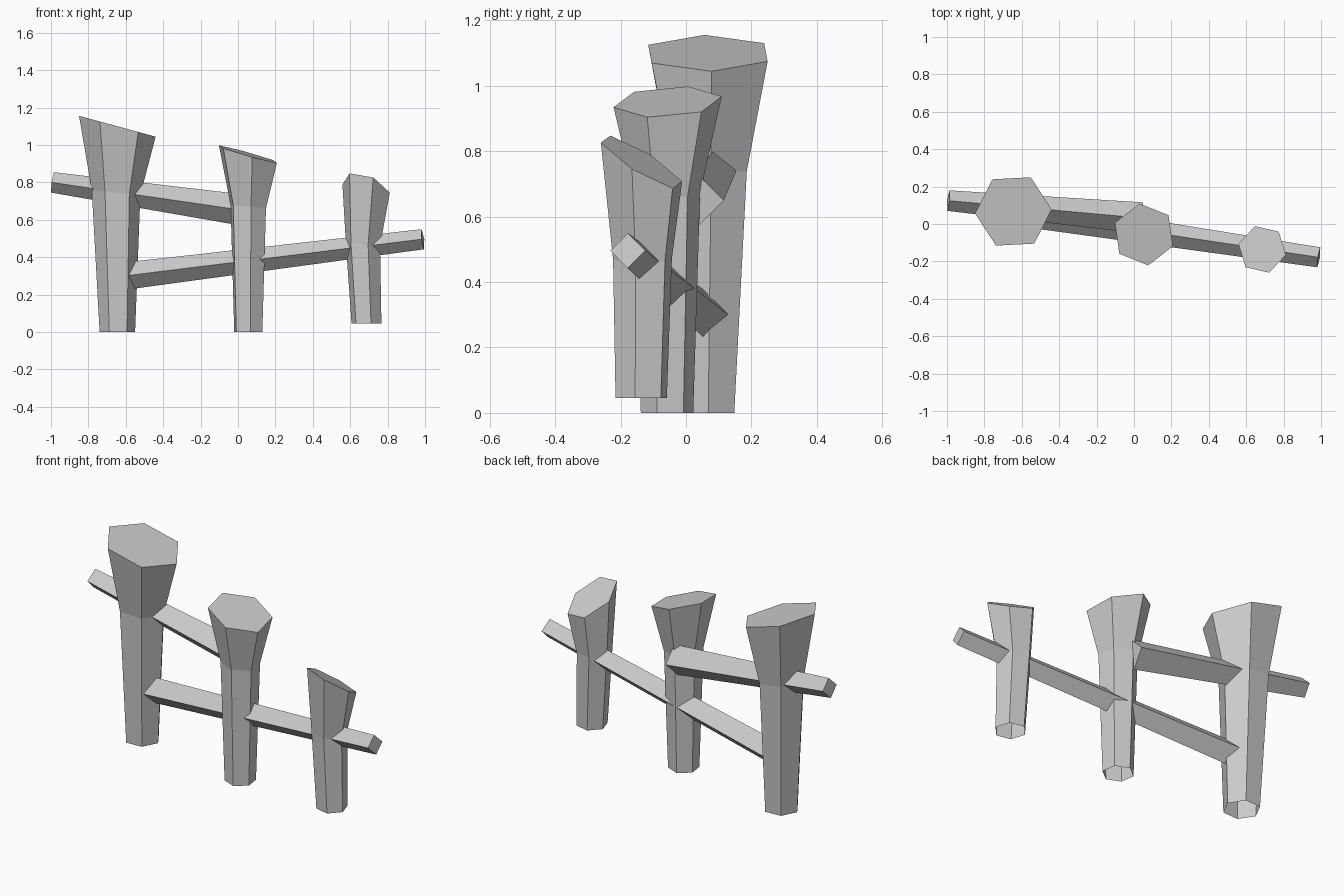
import bpy, bmesh
from math import cos, sin, tau, radians
from mathutils import Vector

cube = bpy.data.objects.get("Cube")
if cube:
    bpy.data.objects.remove(cube)

grey = bpy.data.materials.new("plain_grey")
grey.use_nodes = True
grey.diffuse_color = (0.6, 0.6, 0.6, 1)
grey.node_tree.nodes["Principled BSDF"].inputs["Base Color"].default_value = (0.6, 0.6, 0.6, 1)


def loft(name, rings, cap_start, cap_end):
    """Bridge rings of points into one flat-shaded object."""
    bm = bmesh.new()
    loops = [[bm.verts.new(p) for p in ring] for ring in rings]
    n = len(loops[0])
    for a, b in zip(loops, loops[1:]):
        for i in range(n):
            j = (i + 1) % n
            bm.faces.new((a[i], a[j], b[j], b[i]))
    if cap_start:
        bm.faces.new(loops[0][::-1])
    if cap_end:
        bm.faces.new(loops[-1])
    bm.normal_update()
    mesh = bpy.data.meshes.new(name)
    bm.to_mesh(mesh)
    bm.free()
    mesh.materials.append(grey)
    obj = bpy.data.objects.new(name, mesh)
    bpy.context.collection.objects.link(obj)


def post(name, phase, sections):
    """Six-sided post; each section is centre, radius and cut slope in x and y."""
    rings = []
    for (cx, cy, cz), r, sx, sy in sections:
        ring = []
        for i in range(6):
            a = radians(phase) + tau * i / 6
            dx, dy = r * cos(a), r * sin(a)
            ring.append((cx + dx, cy + dy, cz + sx * dx + sy * dy))
        rings.append(ring)
    loft(name, rings, False, True)


def rail(name, start, end, r0, r1):
    """Tapered square bar standing on its edge."""
    start, end = Vector(start), Vector(end)
    axis = (end - start).normalized()
    side = Vector((0, 0, 1)).cross(axis).normalized()
    up = axis.cross(side)
    rings = [[c + r * (side * cos(tau * i / 4) + up * sin(tau * i / 4)) for i in range(4)]
             for c, r in ((start, r0), (end, r1))]
    loft(name, rings, True, True)


# Posts: open foot, waist, slanted flared top
post("tall_post", 3, [((-0.645, 0.063, 0), 0.095, 0, 0),
                      ((-0.652, 0.07, 0.745), 0.13, -0.1, 0),
                      ((-0.645, 0.067, 1.1), 0.205, -0.272, 0)])
post("middle_post", -22, [((0.055, -0.058, 0), 0.081, 0, 0),
                          ((0.055, -0.058, 0.67), 0.102, -0.1, 0),
                          ((0.053, -0.056, 0.951), 0.167, -0.28, 0.06)])
post("short_post", -13, [((0.687, -0.137, 0.045), 0.082, 0, 0),
                         ((0.668, -0.133, 0.47), 0.094, -0.1, 0),
                         ((0.685, -0.136, 0.767), 0.13, -0.3, -0.57)])

# Rails
rail("upper_rail", (-0.992, 0.125, 0.8), (0.04, 0.032, 0.65), 0.055, 0.084)
rail("lower_rail", (-0.62, 0.062, 0.297), (0.988, -0.178, 0.496), 0.073, 0.054)
